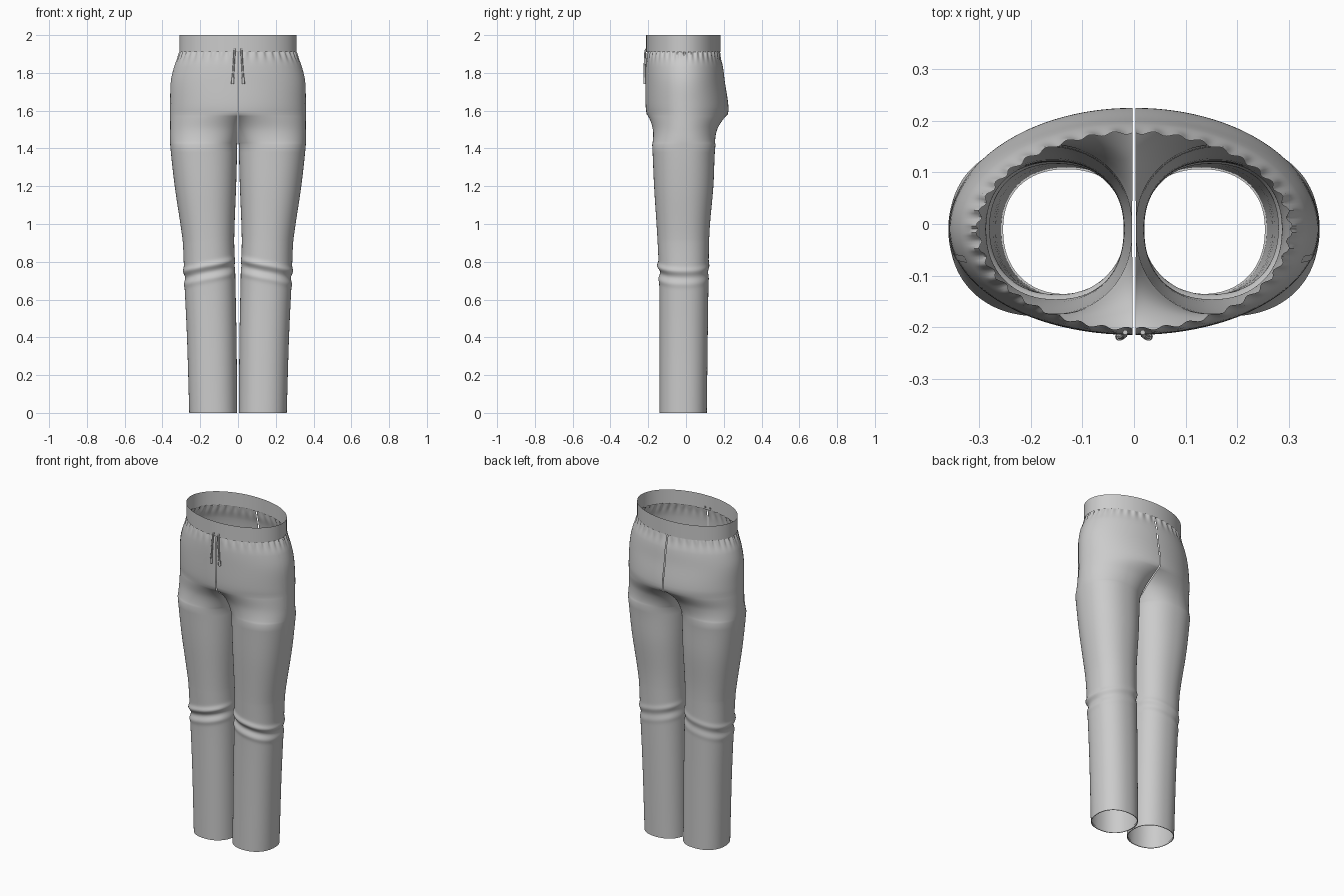
import bpy, bmesh, math

if "Cube" in bpy.data.objects:
    bpy.data.objects.remove(bpy.data.objects["Cube"])

cloth = bpy.data.materials.new("light grey cloth")
cloth.use_nodes = True
GREY = (0.6, 0.6, 0.6, 1)
cloth.diffuse_color = GREY
cloth.node_tree.nodes["Principled BSDF"].inputs["Base Color"].default_value = GREY

# Profile: height, outer x, inner x, front y, back y
PROFILE = [
    (0.00, .258, .004, -.140, .110), (0.40, .270, .008, -.140, .115),
    (0.70, .284, .014, -.142, .119), (0.90, .292, .020, -.150, .122),
    (1.00, .305, .018, -.156, .127), (1.20, .335, .010, -.169, .145),
    (1.42, .359, .004, -.179, .156), (1.50, .360, .003, -.186, .176),
    (1.58, .359, .003, -.208, .221), (1.63, .359, .003, -.214, .224),
    (1.75, .356, .003, -.215, .206), (1.83, .339, .003, -.214, .196),
    (1.88, .319, .003, -.210, .184), (1.92, .302, .003, -.203, .177)]
CROTCH, FORK = 1.42, 1.58
MID_Y = -0.01
COLS = 160


def slope(i, k):
    a, b = PROFILE[max(i - 1, 0)], PROFILE[min(i + 1, len(PROFILE) - 1)]
    return (b[k] - a[k]) / (b[0] - a[0])


def profile(z):
    """Smooth interpolation of the profile rows."""
    i = 0
    while i < len(PROFILE) - 2 and z > PROFILE[i + 1][0]:
        i += 1
    a, b = PROFILE[i], PROFILE[i + 1]
    h = b[0] - a[0]
    t = (z - a[0]) / h
    return [(1 + 2 * t) * (1 - t) ** 2 * a[k] + t * t * (3 - 2 * t) * b[k]
            + h * t * (1 - t) * ((1 - t) * slope(i, k) - t * slope(i + 1, k))
            for k in range(1, 5)]


def bump(v, width):
    return math.exp(-(v / width) ** 2)


def leg_point(t, z):
    """Closed, slightly squared leg section; t runs inner, front, outer, back."""
    xo, xi, yf, yb = profile(z)
    a = math.pi + 2 * math.pi * t
    c, s = math.cos(a), math.sin(a)
    px, py = [math.copysign(abs(v) ** 0.9, v) for v in (c, s)]
    # Slanted knee folds, strongest at the front
    centre = 0.78 - 0.03 * c
    strength = 0.7 - 0.3 * s
    fold = strength * (0.009 * bump(z - centre, 0.016)
                       - 0.007 * bump(z - centre + 0.035, 0.018)
                       + 0.004 * bump(z - centre + 0.07, 0.016))
    fold *= min(1, 0.6 + 0.4 * c + abs(s))
    rx, ry = (xo - xi) / 2, (MID_Y - yf if s < 0 else yb - MID_Y)
    return (xo + xi) / 2 + (rx + fold) * px, MID_Y + (ry + fold) * py


def hip_point(t, z):
    """Open half oval from the front seam around the side to the back seam."""
    xo, xi, yf, yb = profile(z)
    u = abs(2 * t - 1)
    a = math.pi / 2 * (u + 0.67 * u * (1 - u))
    gather = 1 + 0.018 * math.sin(40 * a) * bump(z - 1.91, 0.035)
    depth = yf - MID_Y if t < 0.5 else yb - MID_Y
    return xi + (xo - xi) * math.cos(a) * gather, MID_Y + depth * math.sin(a) * gather


def body_point(t, z):
    if z <= CROTCH:
        return (*leg_point(t, z), z)
    if z >= FORK:
        return (*hip_point(t, z), z)
    w = ((z - CROTCH) / (FORK - CROTCH)) ** 0.75
    p, q = leg_point(t, z), hip_point(t, z)
    return p[0] + (q[0] - p[0]) * w, p[1] + (q[1] - p[1]) * w, z


def steps(a, b, n):
    return [a + (b - a) * i / n for i in range(n)]


def finish(name, bm, mirror=True, angle=50):
    bmesh.ops.remove_doubles(bm, verts=bm.verts, dist=0.00005)
    bmesh.ops.recalc_face_normals(bm, faces=bm.faces)
    mesh = bpy.data.meshes.new(name)
    bm.to_mesh(mesh)
    bm.free()
    ob = bpy.data.objects.new(name, mesh)
    bpy.context.collection.objects.link(ob)
    mesh.materials.append(cloth)
    if mirror:
        mod = ob.modifiers.new("Mirror", "MIRROR")
        mod.use_mirror_merge = False
    bpy.ops.object.select_all(action='DESELECT')
    ob.select_set(True)
    bpy.context.view_layer.objects.active = ob
    bpy.ops.object.shade_smooth_by_angle(angle=math.radians(angle))
    return ob


def loft(rows):
    bm = bmesh.new()
    rings = [[bm.verts.new(p) for p in row] for row in rows]
    for lo, hi in zip(rings, rings[1:]):
        for i in range(len(lo) - 1):
            bm.faces.new((lo[i], lo[i + 1], hi[i + 1], hi[i]))
    return bm


# Leg and hip halves in one continuous cloth surface
heights = (steps(0, 0.62, 8) + steps(0.62, 0.92, 40) + steps(0.92, CROTCH, 12)
           + steps(CROTCH, FORK, 18) + steps(FORK, 1.83, 12)
           + steps(1.83, 1.92, 10) + [1.92])
finish("trouser_halves",
       loft([[body_point(i / COLS, z) for i in range(COLS + 1)] for z in heights]))

# Turned hem inside each ankle
hem = []
for z, inset in ((0, 0), (0, 0.004), (0.012, 0.004)):
    ring = []
    for i in range(COLS + 1):
        x, y = leg_point(i / COLS, 0)
        ring.append((x + (0.131 - x) * inset / 0.125,
                     y + (MID_Y - y) * inset / 0.125, z))
    hem.append(ring)
finish("ankle_hems", loft(hem))

# Plain upright waistband
band = []
for z in (1.91, 1.94, 1.97, 2.0):
    ring = []
    for i in range(COLS + 1):
        a = 2 * math.pi * i / COLS
        ring.append((0.311 * math.cos(a), -0.014 + 0.197 * math.sin(a), z))
    band.append(ring)
finish("waistband", loft(band), mirror=False)

# Slim pocket edges just in front of the side seams
pocket = []
for z in steps(1.5, 1.86, 12):
    row = []
    for t in (0.455, 0.462, 0.469):
        x, y, _ = body_point(t - 0.06 * (z - 1.5), z)
        row.append((x + 0.0015, y - 0.0005, z))
    pocket.append(row)
finish("pocket_edges", loft(pocket))


# Drawstrings with thicker tips
def cord(name, points, radius):
    bm = bmesh.new()
    n = 10
    rings = [[bm.verts.new((x + radius * math.cos(2 * math.pi * i / n),
                            y + radius * math.sin(2 * math.pi * i / n), z))
              for i in range(n)] for x, y, z in points]
    for lo, hi in zip(rings, rings[1:]):
        for i in range(n):
            j = (i + 1) % n
            bm.faces.new((lo[i], lo[j], hi[j], hi[i]))
    bm.faces.new(rings[0])
    bm.faces.new(rings[-1])
    finish(name, bm)


cord("drawstrings", [(.017, -.210, 1.93), (.018, -.216, 1.915),
                     (.022, -.219, 1.85), (.028, -.219, 1.76)], 0.005)
cord("drawstring_tips", [(.027, -.219, 1.775), (.029, -.219, 1.742)], 0.0075)
